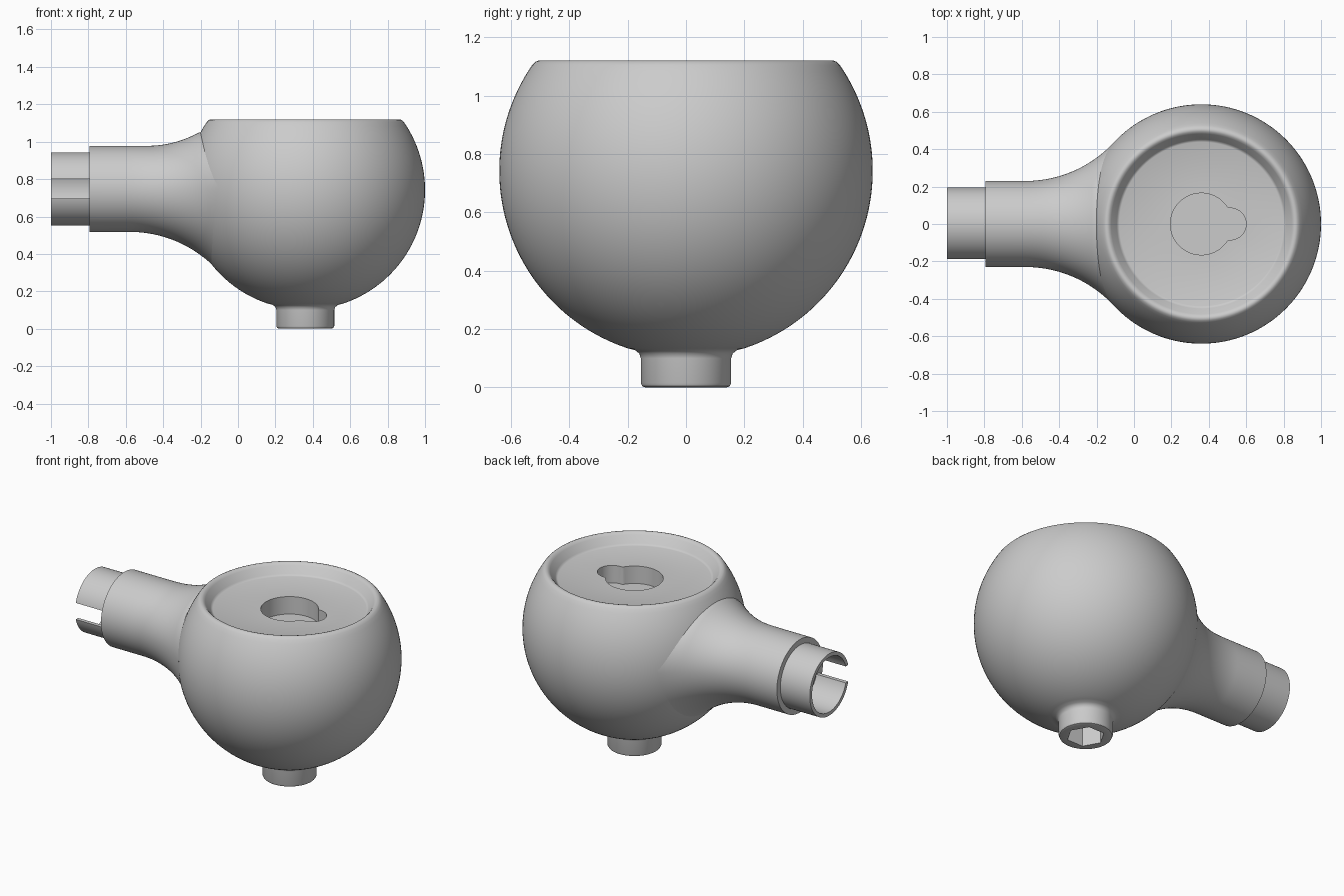
import bpy, bmesh
from math import sin, cos, pi, sqrt, radians, asin
from mathutils import Vector

cube = bpy.data.objects.get("Cube")
if cube:
    bpy.data.objects.remove(cube)

grey = bpy.data.materials.new("plain_grey")
grey.use_nodes = True
grey.diffuse_color = (0.6, 0.6, 0.6, 1)
grey.node_tree.nodes["Principled BSDF"].inputs["Base Color"].default_value = (0.6, 0.6, 0.6, 1)

BALL = Vector((0.36, 0, 0))      # vertical axis of the ball
BALL_Z, BALL_R = 0.742, 0.64
ARM_Z = 0.748                    # height of the arm axis


def finish(name, bm):
    bmesh.ops.recalc_face_normals(bm, faces=bm.faces)
    mesh = bpy.data.meshes.new(name)
    bm.to_mesh(mesh)
    bm.free()
    mesh.materials.append(grey)
    obj = bpy.data.objects.new(name, mesh)
    bpy.context.collection.objects.link(obj)
    return obj


def lathe(name, profile, axis, origin, closed=False, reshape=None):
    """Revolve (radius, position) points round the X or Z axis."""
    bm = bmesh.new()
    verts = [bm.verts.new((h, 0, r) if axis == "X" else (r, 0, h)) for r, h in profile]
    edges = [bm.edges.new(pair) for pair in zip(verts, verts[1:])]
    if closed:
        edges.append(bm.edges.new((verts[-1], verts[0])))
    direction = (1, 0, 0) if axis == "X" else (0, 0, 1)
    bmesh.ops.spin(bm, geom=verts + edges, cent=(0, 0, 0), axis=direction,
                   angle=2 * pi, steps=128, use_merge=False)
    bmesh.ops.remove_doubles(bm, verts=bm.verts, dist=0.0002)
    for v in bm.verts:
        if reshape:
            reshape(v.co)
        v.co += Vector(origin)
    return finish(name, bm)


def prism(name, outline, z0, z1):
    bm = bmesh.new()
    base = bm.faces.new([bm.verts.new((x, y, z0)) for x, y in outline])
    top = bmesh.ops.extrude_face_region(bm, geom=[base])["geom"]
    moved = [g for g in top if isinstance(g, bmesh.types.BMVert)]
    bmesh.ops.translate(bm, verts=moved, vec=(0, 0, z1 - z0))
    return finish(name, bm)


def activate(obj):
    bpy.ops.object.select_all(action="DESELECT")
    obj.select_set(True)
    bpy.context.view_layer.objects.active = obj


def cut(obj, cutter):
    cutter.hide_render = True
    mod = obj.modifiers.new("cut", "BOOLEAN")
    mod.operation, mod.solver, mod.object = "DIFFERENCE", "EXACT", cutter
    activate(obj)
    bpy.ops.object.modifier_apply(modifier=mod.name)
    bpy.data.objects.remove(cutter)


# Ball with bottom peg, rounded rim and shallow dished top
peg = [(0, 0), (0.14, 0), (0.15, 0.004), (0.155, 0.015), (0.155, 0.1), (0.16, 0.116), (0.175, 0.128)]
low, high, count = -asin(0.95), radians(34.5), 48
arc = [low + (high - low) * i / count for i in range(count + 1)]
sphere = [(BALL_R * cos(a), BALL_Z + BALL_R * sin(a)) for a in arc]
rim = [(0.516, 1.116), (0.505, 1.12), (0.493, 1.117), (0.482, 1.106),
       (0.452, 1.065), (0.446, 1.058), (0.438, 1.055), (0, 1.055)]
ball = lathe("ball_body", peg + sphere + rim, "Z", BALL)


# Keyhole pocket in the top: a round hole with a smaller side lobe
def keyhole_radius(a, main=0.165, lobe=0.085, offset=0.155):
    inside = lobe ** 2 - (offset * sin(a)) ** 2
    if inside < 0 or cos(a) < 0:
        return main
    return max(main, offset * cos(a) + sqrt(inside))


angles = [2 * pi * i / 120 for i in range(120)]
keyhole = [(BALL.x + keyhole_radius(a) * cos(a), keyhole_radius(a) * sin(a)) for a in angles]
cut(ball, prism("keyhole_cutter", keyhole, 0.945, 1.2))

# Hexagonal socket in the peg
hexagon = [(BALL.x + 0.11 * cos(pi * i / 3), 0.11 * sin(pi * i / 3)) for i in range(6)]
cut(ball, prism("socket_cutter", hexagon, -0.1, 0.12))

# Arm flaring into the ball along a tangent arc
ARM_R, START, FLARE = 0.23, -0.58, 0.6426
centre = ARM_R + FLARE
sweep = asin((-0.109 - START) / FLARE)
flare = [(centre - FLARE * cos(sweep * i / 24), START + FLARE * sin(sweep * i / 24)) for i in range(25)]


def flatten_top(co):
    """Keep the upper side of the flare below the rim."""
    limit = min(ARM_R + max(0, co.x + 0.48) ** 2 / 1.04, 0.303)
    radius = sqrt(co.y ** 2 + co.z ** 2)
    if co.z > 0 and radius > limit:
        co.z *= limit / radius


arm = lathe("arm", [(0, -0.795), (ARM_R, -0.795)] + flare + [(0.4, -0.03), (0, -0.03)],
            "X", (0, 0, ARM_Z), reshape=flatten_top)

# Thin slotted sleeve at the end of the arm
sleeve = lathe("end_sleeve", [(0.195, -1), (0.195, -0.79), (0.172, -0.79), (0.172, -1)],
               "X", (0, 0, ARM_Z), closed=True)
slot = [(-1.1, -0.3), (-0.795, -0.3), (-0.795, 0), (-1.1, 0)]
cut(sleeve, prism("slot_cutter", slot, ARM_Z - 0.052, ARM_Z + 0.052))

for obj in (ball, arm, sleeve):
    activate(obj)
    bpy.ops.object.shade_smooth_by_angle(angle=radians(35))
